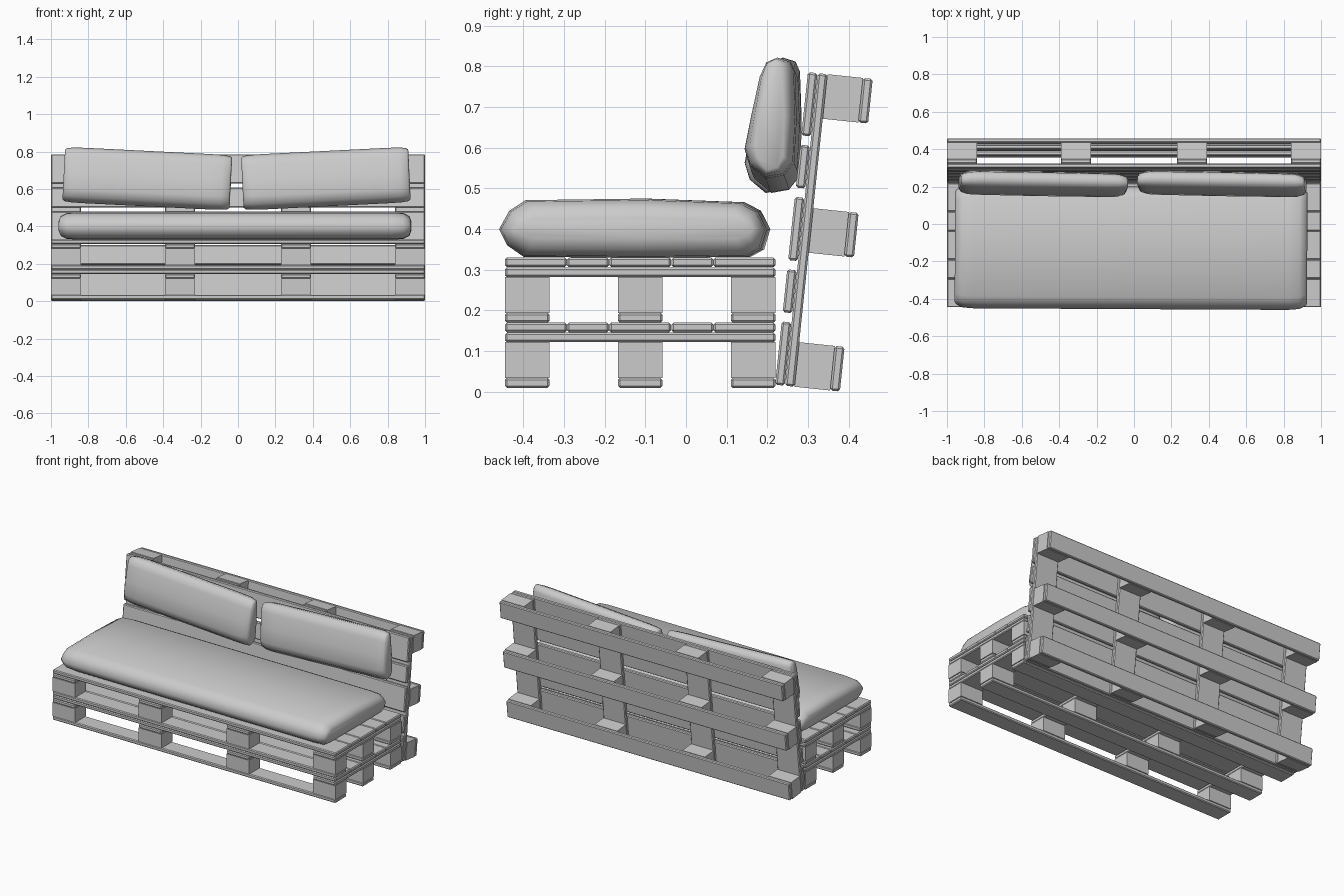
import bpy, bmesh, math
from mathutils import Matrix, Vector

if "Cube" in bpy.data.objects:
    bpy.data.objects.remove(bpy.data.objects["Cube"])

COLS = [(-1, -.84), (-.39, -.23), (.23, .39), (.84, 1)]   # block columns along x


def finish(name, bm, M, smooth=False, bevel=0):
    bmesh.ops.recalc_face_normals(bm, faces=bm.faces)
    me = bpy.data.meshes.new(name)
    bm.to_mesh(me)
    bm.free()
    ob = bpy.data.objects.new(name, me)
    bpy.context.collection.objects.link(ob)
    ob.matrix_world = M
    if bevel:
        m = ob.modifiers.new("edge_wear", 'BEVEL')
        m.width, m.segments = bevel, 1
    for p in me.polygons:
        p.use_smooth = smooth
    return ob


def boxes(name, items, M, bevel):
    bm = bmesh.new()
    for (x0, x1), (y0, y1), (z0, z1) in items:
        T = Matrix.Translation(((x0 + x1) / 2, (y0 + y1) / 2, (z0 + z1) / 2))
        S = Matrix.Diagonal((x1 - x0, y1 - y0, z1 - z0, 1))
        bmesh.ops.create_cube(bm, size=1, matrix=T @ S)
    finish(name, bm, M, bevel=bevel)


def pallet(name, depth, deck_gap, M):
    full = (-1, 1)
    rows = [(c, c + .11) for c in (0, (depth - .11) / 2, depth - .11)]
    boxes(name + "_runners", [(full, r, (0, .024)) for r in rows], M, .005)
    boxes(name + "_blocks", [(c, r, (.024, .112)) for c in COLS for r in rows], M, 0)
    boxes(name + "_stringers", [(c, (0, depth), (.112, .1355)) for c in COLS], M, .005)
    # deck: alternating wide and narrow boards
    widths = [.155, .105, .155, .105, .155]
    k = (depth - 4 * deck_gap) / sum(widths)
    y, deck = 0, []
    for w in widths:
        deck.append((full, (y, y + w * k), (.1365, .16)))
        y += w * k + deck_gap
    boxes(name + "_deck", deck, M, .005)


def cushion(name, profile, stations, M):
    # loft a (y, z) side profile through (x, y scale, z scale) stations
    cy = (min(p[0] for p in profile) + max(p[0] for p in profile)) / 2
    cz = (min(p[1] for p in profile) + max(p[1] for p in profile)) / 2
    bm = bmesh.new()
    rings = [[bm.verts.new((x, cy + (y - cy) * sy, cz + (z - cz) * sz)) for y, z in profile]
             for x, sy, sz in stations]
    n = len(profile)
    for a, b in zip(rings, rings[1:]):
        for i in range(n):
            bm.faces.new((a[i], a[(i + 1) % n], b[(i + 1) % n], b[i]))
    bm.faces.new(rings[0])
    bm.faces.new(rings[-1])
    finish(name, bm, M, smooth=True)


# Two stacked base pallets and the leaning back pallet
pallet("lower_pallet", .665, .0005, Matrix.Translation((0, -.445, .01)))
pallet("upper_pallet", .665, .0005, Matrix.Translation((0, -.445, .17)))
pallet("back_pallet", .772, .023,
       Matrix.Translation((0, .378, .001)) @ Matrix.Rotation(math.radians(84), 4, 'X'))

# Long seat cushion
seat = [(-.455, .40), (-.43, .445), (-.39, .471), (-.1, .475), (.14, .466), (.18, .445),
        (.203, .40), (.188, .35), (.155, .332), (-.1, .329), (-.395, .332), (-.435, .36)]
end = [(.942, .90, .35), (.932, .94, .72), (.90, .985, .95), (.84, 1, 1)]
cushion("seat_cushion", seat,
        [(-x, a, b) for x, a, b in end] + [(0, 1, 1)] + end[::-1],
        Matrix.Translation((-.015, 0, 0)) @ Matrix.Rotation(-.005, 4, 'Z'))

# Two wedge-shaped back cushions, each slumped towards the middle
wedge = [(-.062, -.075), (-.05, -.115), (-.01, -.148), (.035, -.14), (.06, -.11), (.066, 0),
         (.062, .115), (.052, .138), (.02, .148), (-.008, .136), (-.025, .10), (-.045, .01)]
end = [(.447, .55, .90), (.437, .78, .96), (.40, .96, .99), (.34, 1, 1)]
for side, x, roll in (("left", -.485, .05), ("right", .47, -.05)):
    M = (Matrix.Translation((x, .212, .655)) @ Matrix.Rotation(-.018, 4, 'Z')
         @ Matrix.Rotation(roll, 4, 'Y'))
    cushion(side + "_back_cushion", wedge,
            [(-a, b, c) for a, b, c in end] + [(0, 1.02, 1)] + end[::-1], M)
